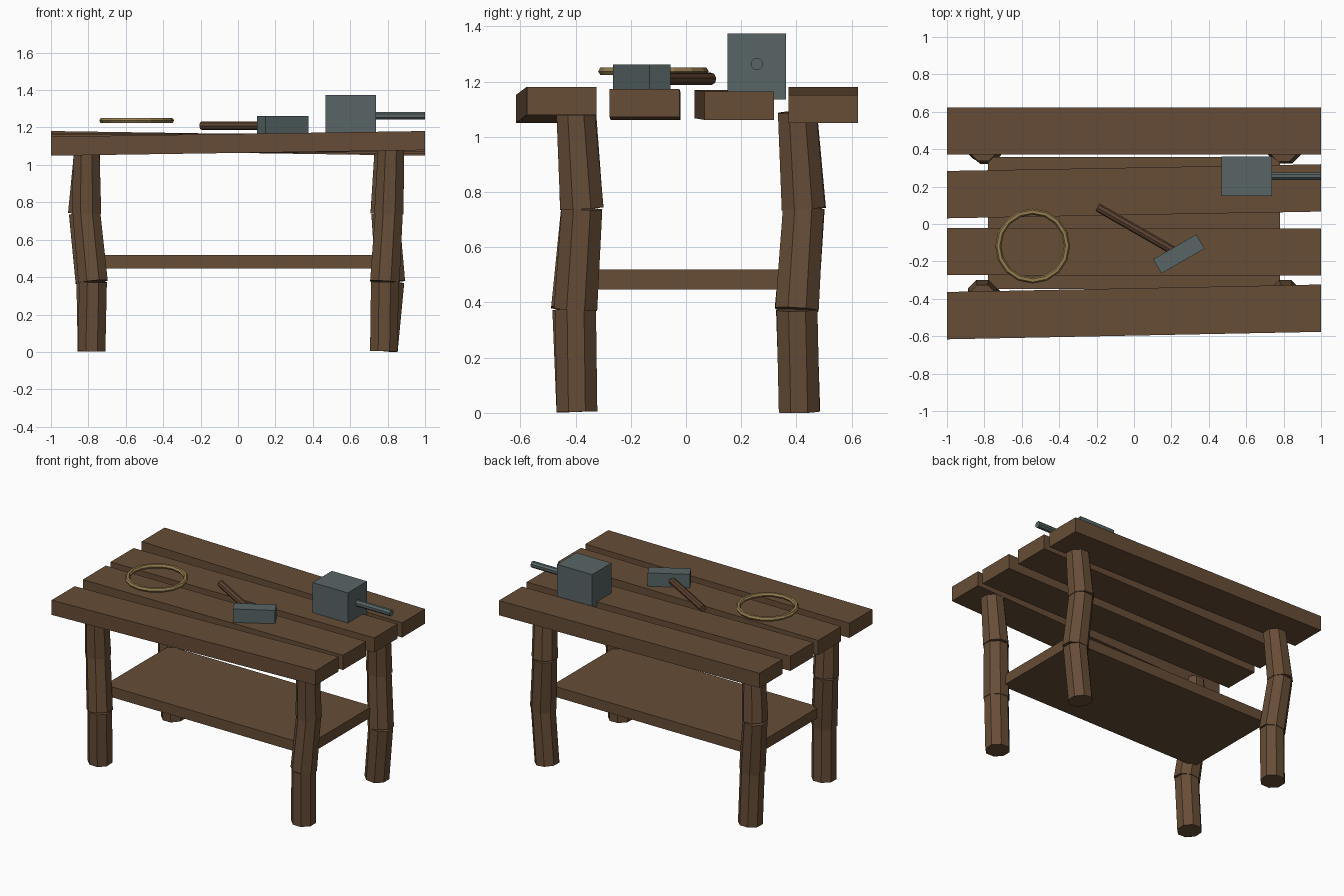
import bpy, bmesh, math
from mathutils import Vector, Matrix

if "Cube" in bpy.data.objects:
    bpy.data.objects.remove(bpy.data.objects["Cube"])


def material(name, rgb):
    m = bpy.data.materials.new(name)
    m.diffuse_color = (*rgb, 1)
    m.use_nodes = True
    m.node_tree.nodes["Principled BSDF"].inputs["Base Color"].default_value = m.diffuse_color
    return m


WOOD = material("brown wood", (0.135, 0.074, 0.038))
HANDLE = material("dark wood", (0.11, 0.056, 0.03))
METAL = material("grey metal", (0.098, 0.13, 0.133))
ROPE = material("tan rope", (0.30, 0.205, 0.08))


def finish(name, bm, mat):
    bmesh.ops.recalc_face_normals(bm, faces=bm.faces)
    me = bpy.data.meshes.new(name)
    bm.to_mesh(me)
    bm.free()
    me.materials.append(mat)
    ob = bpy.data.objects.new(name, me)
    bpy.context.collection.objects.link(ob)
    return ob


def box(name, centre, size, mat, yaw=0.0):
    bm = bmesh.new()
    bmesh.ops.create_cube(bm, size=1, matrix=Matrix.Translation(centre)
                          @ Matrix.Rotation(yaw, 4, 'Z') @ Matrix.Diagonal((*size, 1)))
    return finish(name, bm, mat)


def add_rod(bm, a, b, r1, r2, sides=8):
    a, b = Vector(a), Vector(b)
    d = b - a
    rot = Vector((0, 0, 1)).rotation_difference(d).to_matrix().to_4x4()
    turn = Matrix.Rotation(math.pi / sides, 4, 'Z')
    bmesh.ops.create_cone(bm, cap_ends=True, segments=sides, radius1=r1, radius2=r2,
                          depth=d.length, matrix=Matrix.Translation((a + b) / 2) @ rot @ turn)


def rod(name, a, b, r, mat, sides=8):
    bm = bmesh.new()
    add_rod(bm, a, b, r, r, sides)
    return finish(name, bm, mat)


# Uneven top planks: (y, z) of the centre at the left end and at the right end
planks = [((-0.49, 1.10), (-0.45, 1.13)), ((-0.147, 1.112), (-0.15, 1.122)),
          ((0.157, 1.118), (0.193, 1.112)), ((0.497, 1.13), (0.497, 1.10))]
for i, ((yl, zl), (yr, zr)) in enumerate(planks):
    bm = bmesh.new()
    bmesh.ops.create_cube(bm, size=1)
    for v in bm.verts:
        y, z = (yl, zl) if v.co.x < 0 else (yr, zr)
        v.co = (v.co.x * 2, y + v.co.y * 0.253, z + v.co.z * 0.102)
    finish(f"top_plank_{i + 1}", bm, WOOD)

# Lower shelf
box("shelf", (0, 0.006, 0.483), (1.56, 0.705, 0.072), WOOD)

# Crooked legs, each three stacked octagonal logs: x, y at floor, joints and top
legs = {
    "front_left_leg": [(-0.783, -0.395), (-0.775, -0.41), (-0.81, -0.378), (-0.81, -0.395)],
    "front_right_leg": [(0.78, -0.395), (0.785, -0.40), (0.807, -0.377), (0.818, -0.40)],
    "back_left_leg": [(-0.783, 0.412), (-0.79, 0.40), (-0.83, 0.428), (-0.805, 0.405)],
    "back_right_leg": [(0.78, 0.41), (0.815, 0.402), (0.787, 0.425), (0.80, 0.402)],
}
heights = (0.005, 0.375, 0.74, 1.09)
radii = ((0.08, 0.08), (0.085, 0.08), (0.085, 0.075))
for name, pts in legs.items():
    bm = bmesh.new()
    p = [Vector((x, y, z)) for (x, y), z in zip(pts, heights)]
    for i, (r1, r2) in enumerate(radii):
        add_rod(bm, p[i], p[i + 1], r1, r2)
    ob = finish(name, bm, WOOD)
    low = min(v.co.z for v in ob.data.vertices)
    for v in ob.data.vertices:
        if v.co.z < 0.05:
            v.co.z = max(v.co.z, 0.0)

# Vise block with its bar
box("vise_block", (0.603, 0.256, 1.254), (0.27, 0.212, 0.238), METAL)
rod("vise_bar", (0.70, 0.256, 1.263), (1.0, 0.256, 1.263), 0.022, METAL)

# Hammer
box("hammer_head", (0.24, -0.16, 1.213), (0.266, 0.088, 0.098), METAL, math.radians(30))
rod("hammer_handle", (-0.195, 0.09, 1.21), (0.24, -0.16, 1.21), 0.023, HANDLE)

# Rope ring lying above the planks
bpy.ops.mesh.primitive_torus_add(major_segments=16, minor_segments=6, major_radius=0.184,
                                 minor_radius=0.016, location=(-0.542, -0.118, 1.237))
ring = bpy.context.object
ring.name = "rope_ring"
ring.data.materials.append(ROPE)
